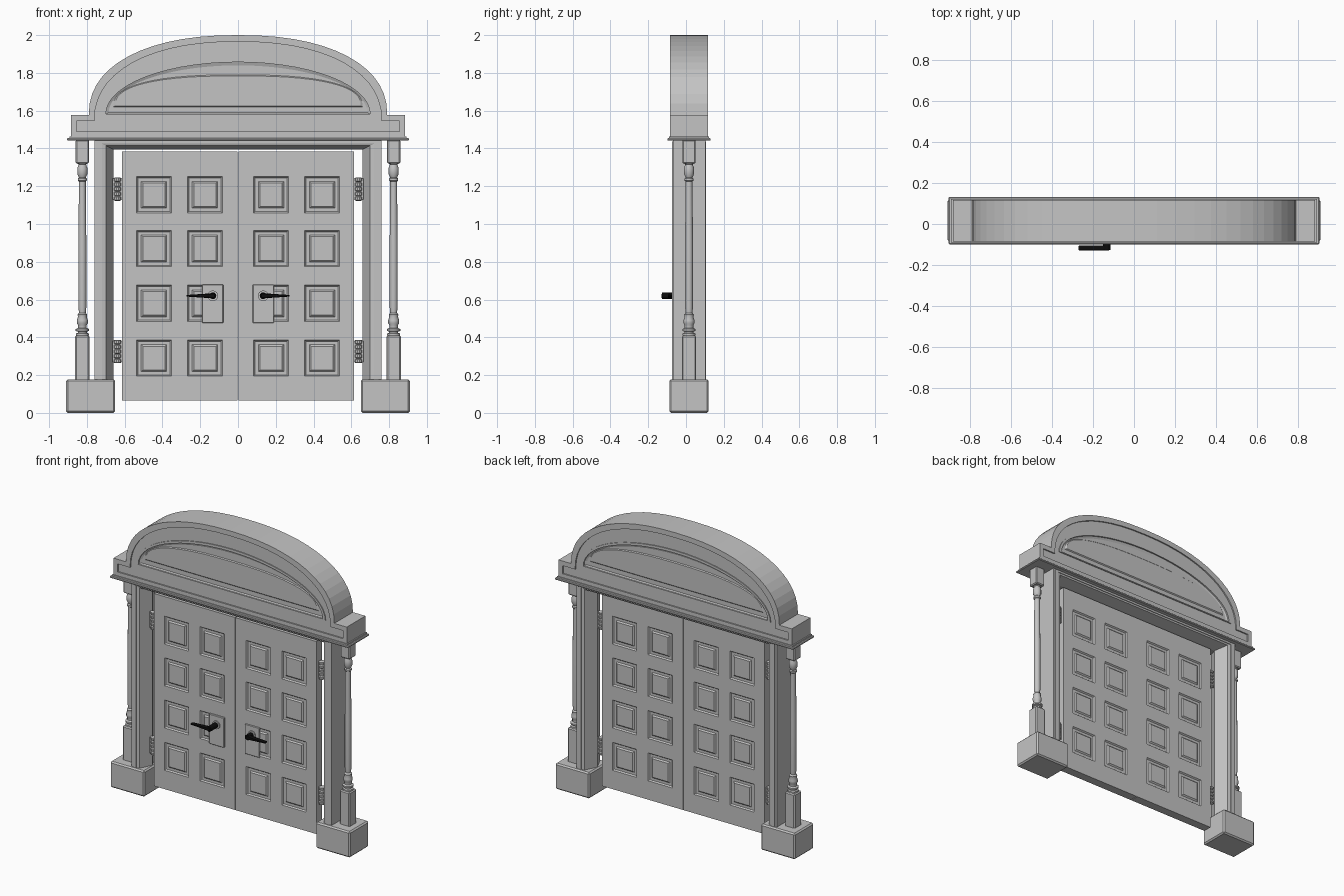
import bpy, bmesh, math
from mathutils import Matrix, Vector

if "Cube" in bpy.data.objects:
    bpy.data.objects.remove(bpy.data.objects["Cube"], do_unlink=True)

YC = 0.016  # middle of the frame depth


def material(name, value):
    m = bpy.data.materials.new(name)
    m.use_nodes = True
    m.diffuse_color = (value, value, value, 1)
    m.node_tree.nodes["Principled BSDF"].inputs["Base Color"].default_value = (value, value, value, 1)
    return m


GREY = material("stone grey", 0.55)
BLACK = material("handle black", 0.004)


def finish(name, bm, mat=GREY, smooth=False):
    bmesh.ops.remove_doubles(bm, verts=bm.verts, dist=1e-5)
    bmesh.ops.recalc_face_normals(bm, faces=bm.faces)
    mesh = bpy.data.meshes.new(name)
    bm.to_mesh(mesh)
    bm.free()
    mesh.materials.append(mat)
    obj = bpy.data.objects.new(name, mesh)
    bpy.context.collection.objects.link(obj)
    if smooth:
        bpy.ops.object.select_all(action='DESELECT')
        obj.select_set(True)
        bpy.context.view_layer.objects.active = obj
        bpy.ops.object.shade_smooth_by_angle(angle=math.radians(35))
    return obj


def add_box(bm, x, y, z, bevel=0):
    """Box from three (low, high) ranges."""
    size = [b - a for a, b in (x, y, z)]
    mid = [(a + b) / 2 for a, b in (x, y, z)]
    mat = Matrix.Translation(mid) @ Matrix.Diagonal((*size, 1))
    verts = bmesh.ops.create_cube(bm, size=1, matrix=mat)["verts"]
    if bevel:
        edges = list({e for v in verts for e in v.link_edges})
        bmesh.ops.bevel(bm, geom=edges, offset=bevel, segments=1, affect='EDGES')


def add_turned(bm, cx, cy, profile, sides=12):
    """Closed turned solid about a vertical axis from (radius, z) points."""
    rings = []
    for r, z in profile:
        rings.append([bm.verts.new((cx + r * math.cos(k * math.tau / sides),
                                    cy + r * math.sin(k * math.tau / sides), z))
                      for k in range(sides)])
    for a, b in zip(rings, rings[1:]):
        for k in range(sides):
            j = (k + 1) % sides
            bm.faces.new((a[k], a[j], b[j], b[k]))
    bm.faces.new(rings[0])
    bm.faces.new(rings[-1])


# Arched pediment: nested outlines stepped in depth, alike on both sides
ARC = 28


def outline(foot, half, base, rise, power):
    pts = list(foot)
    for k in range(ARC + 1):
        t = math.pi * (1 - k / ARC)
        c, s = math.cos(t), math.sin(t)
        pts.append((half * math.copysign(abs(c) ** (2 / power), c),
                    base + rise * abs(s) ** (2 / power)))
    return pts + [(-x, z) for x, z in reversed(foot)]


def arch(half, base, rise, power=2):
    return outline([(-half, base)] * 2, half, base, rise, power)


outer = outline([(-.885, 1.46), (-.885, 1.577)], .79, 1.577, .423, 2.25)
band = outline([(-.855, 1.49), (-.855, 1.545)], .76, 1.545, .42, 2.25)
tymp = arch(.72, 1.575, .30)
tymp2 = arch(.70, 1.582, .275)
tymp3 = arch(.685, 1.59, .25)
panel = arch(.66, 1.62, .17, 2.5)
panel2 = arch(.65, 1.626, .158, 2.5)
layers = [(outer, .101), (band, .101), (band, .092), (tymp, .092), (tymp, .098),
          (tymp2, .098), (tymp2, .088), (tymp3, .082), (panel, .082), (panel2, .088)]
bm = bmesh.new()
outer_rings = []
for side in (-1, 1):
    rings = [[bm.verts.new((x, YC + side * h, z)) for x, z in pts] for pts, h in layers]
    outer_rings.append(rings[0])
    for a, b in zip(rings, rings[1:]):
        for k in range(len(a)):
            j = (k + 1) % len(a)
            bm.faces.new((a[k], a[j], b[j], b[k]))
    bm.faces.new(rings[-1])
a, b = outer_rings
for k in range(len(a)):
    j = (k + 1) % len(a)
    bm.faces.new((a[k], a[j], b[j], b[k]))
bmesh.ops.dissolve_degenerate(bm, dist=1e-6, edges=bm.edges)
finish("pediment", bm)

# Cornice under the pediment
bm = bmesh.new()
add_box(bm, (-.905, .905), (YC - .115, YC + .115), (1.442, 1.454), .003)
add_box(bm, (-.893, .893), (YC - .107, YC + .107), (1.45, 1.464))
finish("cornice", bm)

# Door frame: moulded section swept round the opening with mitred corners
section = [(0, 0), (.04, .082), (.06, .086), (.06, .091), (.085, .091), (.085, .086), (.1, .086)]
section = [(d, YC - h) for d, h in section] + [(d, YC + h) for d, h in reversed(section[1:])]
bm = bmesh.new()
rows = []
for sx, top in ((-1, 0), (-1, 1), (1, 1), (1, 0)):
    rows.append([bm.verts.new((sx * (.66 + d), y, 1.395 + d * .5 if top else .17)) for d, y in section])
for a, b in zip(rows, rows[1:]):
    for k in range(len(a)):
        j = (k + 1) % len(a)
        bm.faces.new((a[k], a[j], b[j], b[k]))
bm.faces.new(rows[0])
bm.faces.new(rows[-1])
finish("door_frame", bm)

# Turned column shape, as (radius, z)
turning = [(.034, .41), (.034, .42), (.024, .424), (.024, .43), (.035, .434), (.035, .444),
           (.023, .45), (.023, .465), (.029, .475), (.029, .49), (.023, .51), (.026, .52),
           (.018, .53), (.021, .56), (.021, .9), (.018, 1.225), (.024, 1.23), (.024, 1.24),
           (.018, 1.246), (.027, 1.265), (.027, 1.295), (.02, 1.315), (.032, 1.325)]

panel_x, panel_z, ph = (.175, .445), (.29, .58, .87, 1.155), .092

for sx, side in ((1, "left"), (-1, "right")):
    def span(a, b):
        return tuple(sorted((sx * a, sx * b)))

    # Plinth
    bm = bmesh.new()
    add_box(bm, span(.65, .91), (YC - .104, YC + .104), (0, .178), .009)
    finish(side + "_plinth", bm)

    # Column with square ends
    bm = bmesh.new()
    add_box(bm, span(.786, .862), (YC - .038, YC + .038), (.17, .41), .007)
    add_box(bm, span(.789, .859), (YC - .035, YC + .035), (1.32, 1.446), .006)
    add_turned(bm, sx * .824, YC, turning)
    finish(side + "_column", bm, smooth=True)

    # Door leaf with sunk square panels on both faces
    bm = bmesh.new()
    add_box(bm, span(.002, .615), (-.03, .03), (.065, 1.385))
    cuts = [(Vector((sx * (c + e), 0, 0)), Vector((1, 0, 0))) for c in panel_x for e in (-ph, ph)]
    cuts += [(Vector((0, 0, c + e)), Vector((0, 0, 1))) for c in panel_z for e in (-ph - .004, ph + .004)]
    for co, no in cuts:
        bmesh.ops.bisect_plane(bm, geom=bm.verts[:] + bm.edges[:] + bm.faces[:], plane_co=co, plane_no=no)
    bm.normal_update()
    panels = []
    for f in bm.faces:
        c = f.calc_center_median()
        if (abs(f.normal.y) > .9 and min(abs(abs(c.x) - p) for p in panel_x) < .02
                and min(abs(c.z - p) for p in panel_z) < .02):
            panels.append(f)
    for thick, depth in ((.01, -.009), (.025, 0), (.012, .008)):
        bmesh.ops.inset_individual(bm, faces=panels, thickness=thick, depth=depth)
    finish(side + "_door_leaf", bm)

    # Hinges: plate and stacked knuckles
    bm = bmesh.new()
    for z in (.325, 1.185):
        add_box(bm, span(.612, .665), (-.008, .012), (z - .055, z + .055))
        for k in range(5):
            zk = z - .062 + k * .025
            add_turned(bm, sx * .638, 0, [(.013, zk), (.02, zk + .004), (.02, zk + .02), (.013, zk + .024)], 10)
    finish(side + "_hinges", bm, smooth=True)

    # Handle plate with rim, on the front only
    front = -.038 if sx > 0 else -.044
    bm = bmesh.new()
    add_box(bm, span(.078, .19), (front, -.028), (.475, .68), .003)
    finish(side + "_handle_plate", bm)

    # Handle rose in grey, neck and tapered lever in black
    tip = -.094 if sx > 0 else -.13
    turn = Matrix.Rotation(math.pi / 2, 4, 'X')

    def disc(r, y0, y1):
        bmesh.ops.create_cone(bm, cap_ends=True, segments=16, radius1=r, radius2=r, depth=abs(y1 - y0),
                              matrix=Matrix.Translation((sx * .133, (y0 + y1) / 2, .62)) @ turn)
    bm = bmesh.new()
    disc(.028, front + .002, front - .008)
    finish(side + "_handle_rose", bm, smooth=True)
    bm = bmesh.new()
    disc(.018, front - .006, tip + .004)
    add_box(bm, span(.12, .272), (tip, tip + .026), (.606, .634), .005)
    for v in bm.verts:
        reach = max(0, (abs(v.co.x) - .15) / .122)
        v.co.z = .62 + (v.co.z - .62) * (1 - .7 * reach)
    finish(side + "_lever", bm, BLACK)
